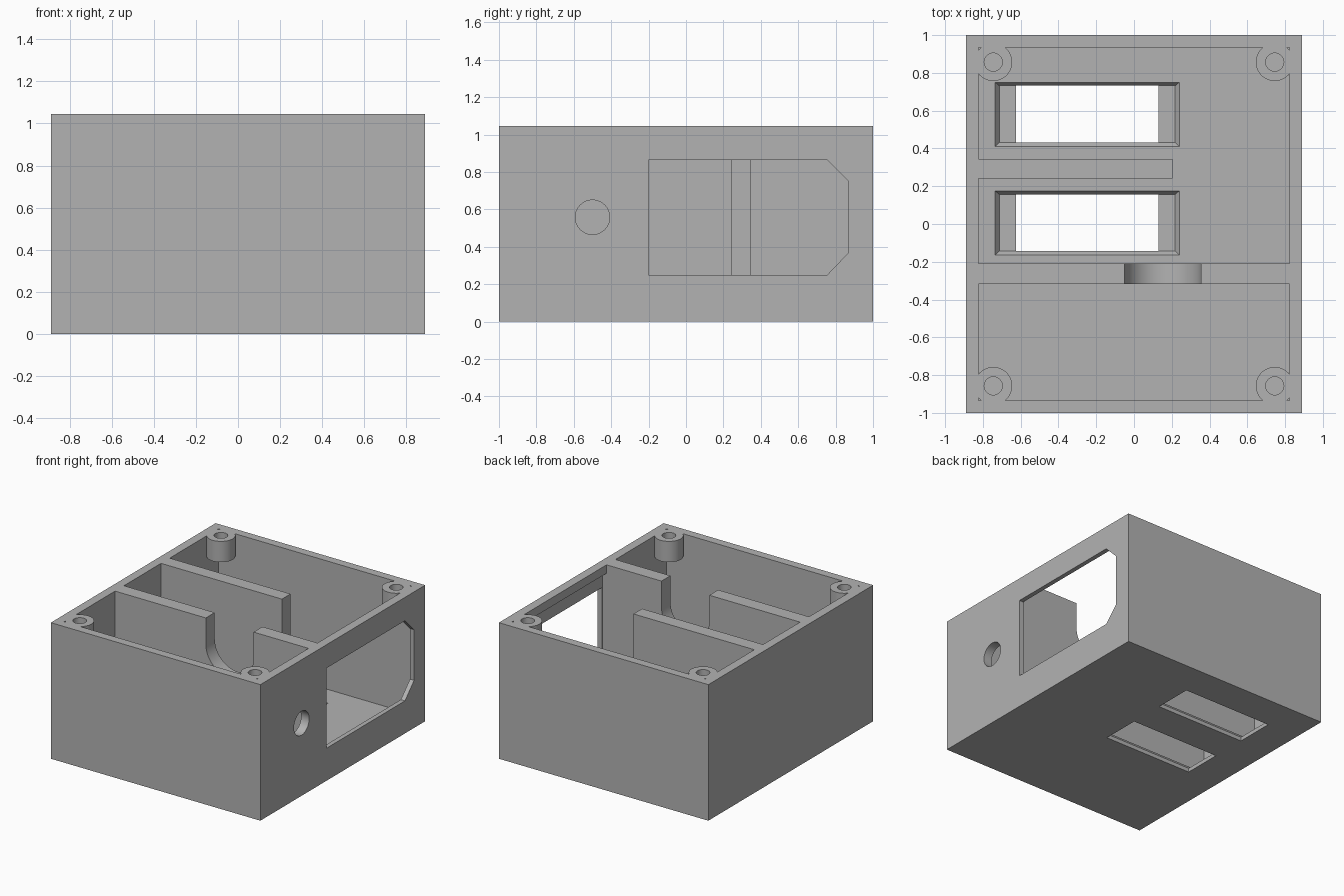
import bpy, bmesh, math
from mathutils import Matrix

if "Cube" in bpy.data.objects:
    bpy.data.objects.remove(bpy.data.objects["Cube"])

grey = bpy.data.materials.new("case grey")
grey.diffuse_color = (0.45, 0.45, 0.45, 1)
grey.use_nodes = True
grey.node_tree.nodes["Principled BSDF"].inputs["Base Color"].default_value = grey.diffuse_color

W, D, H = 0.89, 1.0, 1.045       # half width, half depth, height
IX, IY = 0.822, 0.935            # inner half sizes
FLOOR = 0.06
TOP = H + 0.1


def obj_from(bm, name):
    bmesh.ops.recalc_face_normals(bm, faces=bm.faces)
    me = bpy.data.meshes.new(name)
    bm.to_mesh(me)
    bm.free()
    ob = bpy.data.objects.new(name, me)
    ob.data.materials.append(grey)
    bpy.context.collection.objects.link(ob)
    return ob


def loft(name, lower, upper):
    """Solid between two matching outlines."""
    bm = bmesh.new()
    a = [bm.verts.new(p) for p in lower]
    b = [bm.verts.new(p) for p in upper]
    bm.faces.new(a)
    bm.faces.new(b)
    n = len(a)
    for i in range(n):
        j = (i + 1) % n
        bm.faces.new((a[i], a[j], b[j], b[i]))
    return obj_from(bm, name)


def prism(name, pts, lo, hi, axis="z"):
    place = {"x": lambda u, v, h: (h, u, v),
             "y": lambda u, v, h: (u, h, v),
             "z": lambda u, v, h: (u, v, h)}[axis]
    return loft(name, [place(u, v, lo) for u, v in pts],
                [place(u, v, hi) for u, v in pts])


def rect(x0, x1, y0, y1):
    return [(x0, y0), (x1, y0), (x1, y1), (x0, y1)]


def circle(cx, cy, r, n=48):
    return [(cx + r * math.cos(2 * math.pi * i / n),
             cy + r * math.sin(2 * math.pi * i / n)) for i in range(n)]


case = prism("case", rect(-W, W, -D, D), 0, H)


def combine(tool, op="DIFFERENCE"):
    mod = case.modifiers.new(op, "BOOLEAN")
    mod.operation, mod.solver, mod.object = op, "EXACT", tool
    bpy.context.view_layer.objects.active = case
    bpy.ops.object.modifier_apply(modifier=mod.name)
    bpy.data.objects.remove(tool)


# Compartments: the front one, and the rear one wrapping a partial divider
combine(prism("front_pocket", rect(-IX, IX, -IY, -0.318), FLOOR, TOP))
rear = [(-IX, -0.21), (IX, -0.21), (IX, IY), (-IX, IY),
        (-IX, 0.345), (0.205, 0.345), (0.205, 0.24), (-IX, 0.24)]
combine(prism("rear_pocket", rear, FLOOR, TOP))

# U-shaped notch in the full divider
cx, cz, r = 0.152, 0.845, 0.203
notch = [(cx + r, TOP)] + [(cx + r * math.cos(a), cz - r * math.sin(a))
                           for a in (math.pi * i / 24 for i in range(25))]
notch.append((cx - r, TOP))
combine(prism("divider_notch", notch, -0.4, -0.15, "y"))

# Side window with clipped corners, thinned wall around it, and cable hole
window = [(-0.2, 0.25), (0.755, 0.25), (0.865, 0.365), (0.865, 0.755),
          (0.755, 0.865), (-0.2, 0.865)]
combine(prism("side_window", window, 0.7, 1.0, "x"))
combine(prism("window_recess", rect(-0.209, 0.92, 0.14, 0.98), 0.7, 0.855, "x"))
combine(prism("cable_hole", circle(-0.5, 0.558, 0.092), 0.7, 1.0, "x"))

# Two floor slots: chamfered seat above, shorter through-hole below
for y in (0.005, 0.58):
    wide = rect(-0.735, 0.24, y - 0.17, y + 0.17)
    slim = rect(-0.713, 0.218, y - 0.148, y + 0.152)
    combine(loft("slot_seat", [(u, v, 0.03) for u, v in slim],
                 [(u, v, FLOOR) for u, v in wide]))
    combine(prism("slot_hole", rect(-0.625, 0.13, y - 0.148, y + 0.152), -0.1, 0.04))

# Corner screw posts hanging from the rim
for sx in (-1, 1):
    for sy in (-1, 1):
        x, y = sx * 0.745, sy * 0.857
        combine(prism("post", circle(x, y, 0.1), H - 0.16, H), "UNION")
        combine(prism("screw_hole", circle(x, y, 0.048, 32), H - 0.17, TOP))

bpy.ops.object.select_all(action="DESELECT")
case.select_set(True)
bpy.context.view_layer.objects.active = case
bpy.ops.object.shade_smooth_by_angle(angle=math.radians(30))
